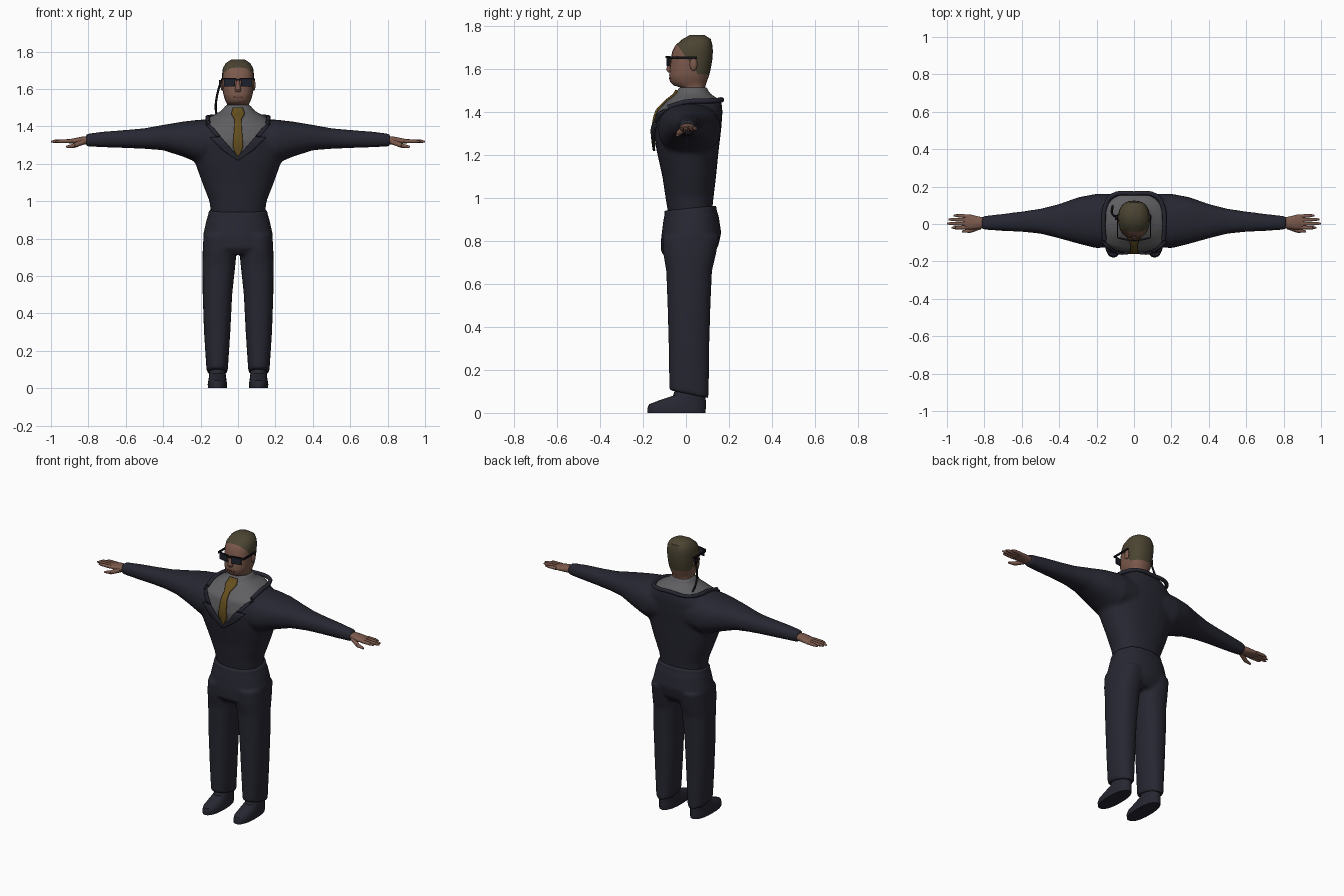
import bpy, bmesh, math
from mathutils import Vector, Matrix
from mathutils.bvhtree import BVHTree

if "Cube" in bpy.data.objects:
    bpy.data.objects.remove(bpy.data.objects["Cube"])


def material(name, rgb, rough=0.8):
    m = bpy.data.materials.new(name)
    m.use_nodes = True
    m.diffuse_color = (*rgb, 1)
    node = m.node_tree.nodes["Principled BSDF"]
    node.inputs["Base Color"].default_value = (*rgb, 1)
    node.inputs["Roughness"].default_value = rough
    return m


SUIT = material("dark navy cloth", (.02, .02, .032))
SHIRT = material("grey shirt", (.115, .115, .122))
TIE = material("mustard tie", (.13, .078, .013))
SKIN = material("skin", (.2, .1, .072))
LIPS = material("lips", (.12, .05, .038))
HAIR = material("brown hair", (.07, .058, .032))
BLACK = material("black plastic", (.006, .006, .009))
LENS = material("tinted lens", (.014, .016, .026))


def loft(bm, rings, axis="z", n=24, p=2.3, side=1):
    """Skin superellipse rings (t, a0, a1, b0, b1[, tilt]) along an axis."""
    loops = []
    for t, a0, a1, b0, b1, *tilt in rings:
        loop = []
        for i in range(n):
            c, s = math.cos(math.tau * i / n), math.sin(math.tau * i / n)
            a = (a0 + a1) / 2 + (a1 - a0) / 2 * math.copysign(abs(c) ** (2 / p), c)
            b = (b0 + b1) / 2 + (b1 - b0) / 2 * math.copysign(abs(s) ** (2 / p), s)
            t2 = t + (tilt[0] * b if tilt else 0)
            loop.append(bm.verts.new((side * a, b, t2) if axis == "z" else (side * t2, a, b)))
        loops.append(loop)
    faces = [bm.faces.new(loops[0]), bm.faces.new(loops[-1])]
    for lo, hi in zip(loops, loops[1:]):
        for i in range(n):
            j = (i + 1) % n
            faces.append(bm.faces.new((lo[i], lo[j], hi[j], hi[i])))
    bmesh.ops.recalc_face_normals(bm, faces=faces)


def rod(bm, p, q, r1, r2, n=10):
    p, q = Vector(p), Vector(q)
    turn = (q - p).to_track_quat("Z", "Y").to_matrix().to_4x4()
    bmesh.ops.create_cone(bm, cap_ends=True, segments=n, radius1=r1, radius2=r2,
                          depth=(q - p).length, matrix=Matrix.Translation((p + q) / 2) @ turn)


def box(bm, centre, size, yaw=0):
    bmesh.ops.create_cube(bm, size=1, matrix=Matrix.Translation(centre)
                          @ Matrix.Rotation(yaw, 4, "Z") @ Matrix.Diagonal((*size, 1)))


def finish(name, bm, *mats, mirror=False, thick=0, angle=40):
    me = bpy.data.meshes.new(name)
    bm.to_mesh(me)
    ob = bpy.data.objects.new(name, me)
    bpy.context.collection.objects.link(ob)
    for m in mats:
        me.materials.append(m)
    bpy.ops.object.select_all(action="DESELECT")
    ob.select_set(True)
    bpy.context.view_layer.objects.active = ob
    bpy.ops.object.shade_smooth_by_angle(angle=math.radians(angle))
    if mirror:
        ob.modifiers.new("mirror", "MIRROR").use_clip = False
    if thick:
        mod = ob.modifiers.new("thickness", "SOLIDIFY")
        mod.thickness, mod.offset = thick, 0
    return ob


def fuse(bm, voxel, rounds):
    """Merge overlapping volumes into one softened surface."""
    ob = finish("fuse_helper", bm)
    mod = ob.modifiers.new("union", "REMESH")
    mod.mode, mod.voxel_size = "VOXEL", voxel
    mod = ob.modifiers.new("soften", "SMOOTH")
    mod.factor, mod.iterations = .5, rounds
    out = bmesh.new()
    out.from_object(ob, bpy.context.evaluated_depsgraph_get())
    bpy.data.objects.remove(ob)
    return out


def cut(bm, co, no):
    bmesh.ops.bisect_plane(bm, geom=bm.verts[:] + bm.edges[:] + bm.faces[:],
                           plane_co=co, plane_no=no)


def drape(name, tree, rungs, offset, mat, thick, mirror=False, steps=5):
    """Lay a ladder of (x, z) rungs onto the front of a surface."""
    bm = bmesh.new()
    rows = []
    for k, (l0, r0) in enumerate(rungs):
        l1, r1 = rungs[min(k + 1, len(rungs) - 1)]
        for s in range(steps if k < len(rungs) - 1 else 1):
            left = Vector(l0).lerp(Vector(l1), s / steps)
            right = Vector(r0).lerp(Vector(r1), s / steps)
            row = []
            for i in range(steps + 1):
                x, z = left.lerp(right, i / steps)
                hit = tree.ray_cast(Vector((x, -1, z)), Vector((0, 1, 0)))[0]
                hit = hit or tree.find_nearest(Vector((x, -.1, z)))[0]
                row.append(bm.verts.new((x, hit.y - offset, z)))
            rows.append(row)
    for a, b in zip(rows, rows[1:]):
        for i in range(steps):
            bm.faces.new((a[i], a[i + 1], b[i + 1], b[i]))
    bmesh.ops.remove_doubles(bm, verts=bm.verts, dist=.0004)
    bmesh.ops.recalc_face_normals(bm, faces=bm.faces)
    return finish(name, bm, mat, mirror=mirror, thick=thick)


def tube(name, points, radius, mat):
    cu = bpy.data.curves.new(name, "CURVE")
    cu.dimensions, cu.bevel_depth, cu.bevel_resolution = "3D", radius, 2
    cu.use_fill_caps = True
    sp = cu.splines.new("BEZIER")
    sp.bezier_points.add(len(points) - 1)
    for bp, co in zip(sp.bezier_points, points):
        bp.co = co
        bp.handle_left_type = bp.handle_right_type = "AUTO"
    sp.resolution_u = 5
    ob = bpy.data.objects.new(name, cu)
    bpy.context.collection.objects.link(ob)
    cu.materials.append(mat)
    bpy.ops.object.select_all(action="DESELECT")
    ob.select_set(True)
    bpy.context.view_layer.objects.active = ob
    bpy.ops.object.convert(target="MESH")


# Jacket and shirt: torso with sleeves, opened by a V cut
bm = bmesh.new()
loft(bm, [(z, -w, w, f, b) for z, w, f, b in (
    (.92, .142, -.082, .12), (1.0, .153, -.095, .128), (1.1, .192, -.11, .14),
    (1.22, .235, -.137, .152), (1.32, .25, -.152, .164), (1.4, .22, -.138, .17),
    (1.45, .15, -.09, .165), (1.485, .085, -.045, .11), (1.515, .066, -.034, .096))], n=32)
for side in (1, -1):
    loft(bm, [(.1, -.12, .16, 1.22, 1.43), (.2, -.13, .162, 1.2, 1.437),
              (.3, -.105, .143, 1.24, 1.425), (.4, -.077, .107, 1.272, 1.408),
              (.5, -.052, .082, 1.28, 1.39), (.6, -.042, .067, 1.284, 1.381),
              (.72, -.036, .052, 1.288, 1.372), (.815, -.03, .042, 1.293, 1.36)],
         axis="x", side=side)
bm = fuse(bm, .012, 4)
slope = 1.21
for side in (1, -1):
    cut(bm, (0, 0, 1.23), (-side * slope, 0, 1))
cut(bm, (0, 0, 1.445), (0, 0, 1))
for f in bm.faces:
    c = f.calc_center_median()
    in_v = c.y < 0 and c.z > 1.23 + slope * abs(c.x)
    f.material_index = int(abs(c.x) < .152 and (in_v or c.z > 1.445))
chest = BVHTree.FromBMesh(bm)
finish("jacket_and_shirt", bm, SUIT, SHIRT, angle=60)

# Lapels, collar and tie
drape("lapel", chest, [((0, 1.218), (0, 1.238)), ((.08, 1.272), (.058, 1.303)),
                       ((.15, 1.34), (.092, 1.344))], .012, SUIT, .012, True)
drape("collar_front", chest, [((.118, 1.345), (.094, 1.348)), ((.172, 1.412), (.138, 1.4))],
      .01, SUIT, .012, True)
half = [(.158, -.085, 1.42), (.163, 0, 1.445), (.152, .1, 1.45), (.115, .152, 1.453)]
tube("collar_back", half + [(0, .163, 1.456)] + [(-x, y, z) for x, y, z in half[::-1]], .012, SUIT)
drape("tie", chest, [((-w, z), (w, z)) for w, z in (
    (.025, 1.5), (.036, 1.468), (.017, 1.435), (.028, 1.29), (.003, 1.238))], .006, TIE, .009)

# Trousers
bm = bmesh.new()
loft(bm, [(z, -w, w, f, b, .1) for z, w, f, b in (
    (.72, .16, -.085, .12), (.76, .186, -.116, .15), (.82, .186, -.116, .164),
    (.9, .168, -.106, .152), (.93, .158, -.1, .142), (.95, .158, -.1, .142))], n=32)
for side in (1, -1):
    loft(bm, [(.09, .055, .168, -.078, .106, -.2), (.3, .041, .182, -.08, .108),
              (.5, .031, .189, -.086, .114), (.66, .014, .19, -.092, .121),
              (.74, .006, .189, -.106, .14), (.82, .01, .184, -.11, .155)], side=side)
finish("trousers", fuse(bm, .01, 3), SUIT, angle=60)

# Shoes
bm = bmesh.new()
loft(bm, [(z, .11 - w, .11 + w, f, b) for z, w, f, b in (
    (0, .05, -.178, .09), (.02, .052, -.18, .092), (.04, .049, -.172, .092),
    (.058, .046, -.125, .092), (.08, .044, -.06, .09), (.125, .042, -.045, .085))])
finish("shoe", bm, SUIT, mirror=True)

# Hands: palm, four fingers and a thumb
bm = bmesh.new()
loft(bm, [(.78, -.02, .032, 1.303, 1.348), (.83, -.026, .04, 1.303, 1.346),
          (.87, -.03, .05, 1.306, 1.338), (.905, -.026, .05, 1.31, 1.331)], axis="x", n=16)
for y, tip in ((-.018, .975), (.002, 1), (.022, .992), (.041, .965)):
    rod(bm, (.89, y, 1.321), (tip - .02, y * 1.1, 1.32), .011, .009)
    rod(bm, (tip - .02, y * 1.1, 1.32), (tip, y * 1.1, 1.318), .009, .004)
rod(bm, (.825, -.015, 1.318), (.875, -.036, 1.297), .015, .012)
rod(bm, (.875, -.036, 1.297), (.918, -.04, 1.29), .012, .006)
finish("hand", bm, SKIN, mirror=True)

# Head and neck, with the hairline cut in
bm = bmesh.new()
loft(bm, [(z, -w, w, f, b) for z, w, f, b in (
    (1.44, .063, -.022, .085), (1.512, .06, -.022, .089), (1.522, .06, -.058, .091),
    (1.54, .069, -.075, .097), (1.57, .078, -.078, .108), (1.6, .082, -.076, .115),
    (1.64, .084, -.071, .122), (1.68, .085, -.064, .125), (1.71, .081, -.048, .123),
    (1.738, .066, -.016, .115), (1.757, .036, .02, .085))], p=2.4)
hairline, lean = Vector((0, -.033, 1.7)), Vector((0, .09, .063))
cut(bm, hairline, lean)
cut(bm, (0, 0, 1.572), (0, 0, 1))
for f in bm.faces:
    c = f.calc_center_median()
    f.material_index = int((c - hairline).dot(lean) > 0 and c.z > 1.572)
face = BVHTree.FromBMesh(bm)
finish("head", bm, SKIN, HAIR)

bm = bmesh.new()
loft(bm, [(1.583, -.013, .013, -.084, -.06), (1.596, -.016, .016, -.093, -.06),
          (1.65, -.008, .008, -.076, -.06)], n=10)
finish("nose", bm, SKIN)
drape("mouth", face, [((-.025, 1.552), (.025, 1.552)), ((-.022, 1.559), (.022, 1.559))],
      .001, LIPS, .003)
bm = bmesh.new()
bmesh.ops.create_uvsphere(bm, u_segments=12, v_segments=8, radius=1,
                          matrix=Matrix.Translation((.084, .035, 1.62)) @ Matrix.Diagonal((.01, .018, .03, 1)))
finish("ear", bm, SKIN, mirror=True)

# Sunglasses
bm = bmesh.new()
box(bm, (.045, -.081, 1.634), (.06, .006, .042), .2)
finish("lens", bm, LENS, mirror=True)
bm = bmesh.new()
box(bm, (.046, -.083, 1.655), (.078, .008, .009), .2)
box(bm, (.007, -.088, 1.648), (.018, .007, .008))
box(bm, (.088, -.012, 1.65), (.007, .125, .011))
finish("glasses_frame", bm, BLACK, mirror=True)

# Earpiece with its cord
bm = bmesh.new()
box(bm, (-.094, .035, 1.63), (.016, .028, .034))
finish("earpiece", bm, BLACK)
tube("earpiece_cord", [(-.098, .04, 1.62), (-.113, .05, 1.56), (-.119, .07, 1.5),
                       (-.112, .1, 1.45)], .006, BLACK)
